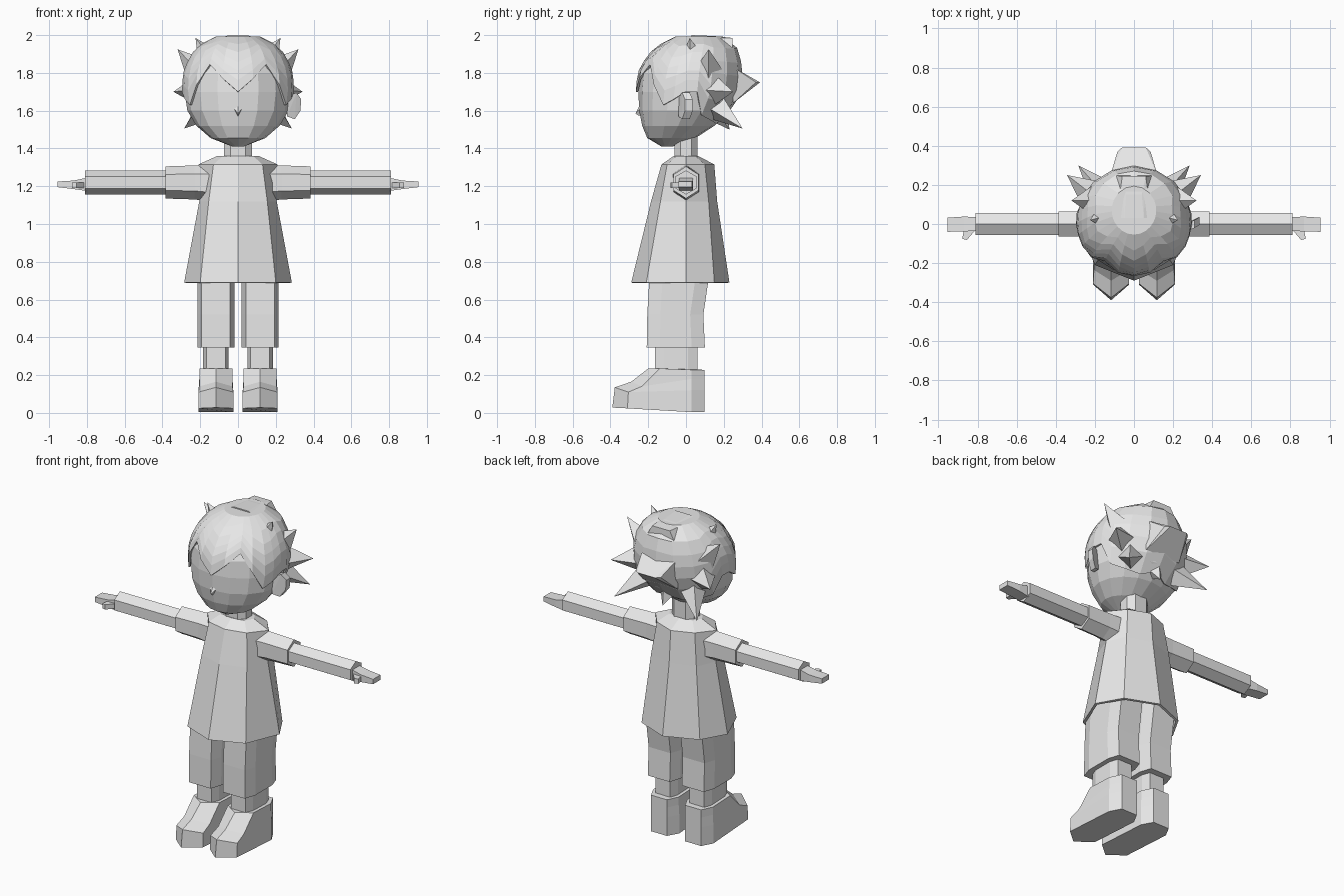
import bpy, bmesh, math
from mathutils import Vector

if "Cube" in bpy.data.objects:
    bpy.data.objects.remove(bpy.data.objects["Cube"])

grey = bpy.data.materials.new("light_grey")
grey.diffuse_color = (0.8, 0.8, 0.8, 1)
grey.use_nodes = True
grey.node_tree.nodes["Principled BSDF"].inputs["Base Color"].default_value = grey.diffuse_color


def finish(name, bm):
    bmesh.ops.recalc_face_normals(bm, faces=bm.faces[:])
    me = bpy.data.meshes.new(name)
    bm.to_mesh(me)
    bm.free()
    me.materials.append(grey)
    ob = bpy.data.objects.new(name, me)
    bpy.context.collection.objects.link(ob)
    return ob


def loft(name, rings, cap=(True, True)):
    """Skin a list of equal-length point rings."""
    bm = bmesh.new()
    rows = [[bm.verts.new(p) for p in r] for r in rings]
    n = len(rows[0])
    for a, b in zip(rows, rows[1:]):
        for i in range(n):
            j = (i + 1) % n
            bm.faces.new((a[i], a[j], b[j], b[i]))
    if cap[0]:
        bm.faces.new(rows[0])
    if cap[1]:
        bm.faces.new(rows[-1])
    return finish(name, bm)


def hull(name, pts):
    bm = bmesh.new()
    for p in pts:
        bm.verts.new(p)
    bmesh.ops.convex_hull(bm, input=bm.verts[:])
    return finish(name, bm)


def solidify(ob, t):
    m = ob.modifiers.new("thickness", 'SOLIDIFY')
    m.thickness = t
    m.offset = -1


def interp(keys, v):
    """Linear interpolation in rows whose first entry is the key."""
    if v <= keys[0][0]:
        return keys[0][1:]
    for a, b in zip(keys, keys[1:]):
        if v <= b[0]:
            t = (v - a[0]) / (b[0] - a[0])
            return [p + (q - p) * t for p, q in zip(a[1:], b[1:])]
    return keys[-1][1:]


# Tunic: z, front y, front corner x/y, side x, back corner y, back y
def tunic_ring(z, fy, cx, cy, sx, by, back):
    return [(0, fy, z), (cx, cy, z), (sx, 0, z), (cx, by, z),
            (0, back, z), (-cx, by, z), (-sx, 0, z), (-cx, cy, z)]


tunic = loft("tunic", [tunic_ring(*r) for r in (
    (0.69, -0.29, 0.20, -0.21, 0.285, 0.15, 0.23),
    (1.12, -0.185, 0.155, -0.135, 0.205, 0.12, 0.165),
    (1.315, -0.13, 0.13, -0.10, 0.21, 0.10, 0.15),
    (1.36, -0.065, 0.08, -0.05, 0.11, 0.05, 0.065))], (False, True))
solidify(tunic, 0.015)


def oct_ring(cx, hx, y0, y1, z, fx, fy):
    """Chamfered rectangle ring."""
    return [(cx - fx, y0, z), (cx + fx, y0, z), (cx + hx, y0 + fy, z), (cx + hx, y1 - fy, z),
            (cx + fx, y1, z), (cx - fx, y1, z), (cx - hx, y1 - fy, z), (cx - hx, y0 + fy, z)]


loft("neck", [oct_ring(0, 0.075, -0.06, 0.06, z, 0.04, 0.03) for z in (1.33, 1.50)])


def hex_ring(x, ry, rz, cz):
    return [(x, ry * a, cz + rz * b) for a, b in
            ((0, 1), (1, 0.5), (1, -0.5), (0, -1), (-1, -0.5), (-1, 0.5))]


for s, side in ((1, "right"), (-1, "left")):
    # Arms
    loft(side + "_sleeve", [hex_ring(s * 0.12, 0.07, 0.10, 1.215),
                            hex_ring(s * 0.23, 0.065, 0.09, 1.22),
                            hex_ring(s * 0.385, 0.065, 0.085, 1.22)])
    loft(side + "_forearm", [hex_ring(s * x, 0.056, 0.064, 1.22) for x in (0.37, 0.81)])
    loft(side + "_hand", [[(s * x, y0, z0), (s * x, y1, z0), (s * x, y1, z1), (s * x, y0, z1)]
                          for x, y0, y1, z0, z1 in ((0.80, -0.035, 0.035, 1.175, 1.245),
                                                    (0.87, -0.038, 0.038, 1.185, 1.23),
                                                    (0.955, -0.04, 0.032, 1.195, 1.225))])
    hull(side + "_thumb", [(s * x, y, z) for x, y in ((0.81, -0.03), (0.87, -0.03),
                                                    (0.855, -0.082), (0.878, -0.075))
                           for z in (1.19, 1.22)])

    # Legs
    c = s * 0.117
    loft(side + "_trouser", [oct_ring(c, 0.098, y0, y1, z, 0.075, 0.07) for z, y0, y1 in
                             ((0.345, -0.208, 0.10), (0.52, -0.205, 0.092), (0.78, -0.19, 0.13))])
    loft(side + "_ankle", [oct_ring(c, 0.068, -0.165, 0.06, z, 0.05, 0.05) for z in (0.2, 0.38)])

    # Shoe with pointed toe: width, toe y/z, shoulder y/z, heel z
    def shoe_ring(w, ty, tz, sy, sz, hz):
        return [(c, ty, tz), (c + w, sy, sz), (c + w, 0.03, hz), (c + 0.055, 0.098, hz),
                (c - 0.055, 0.098, hz), (c - w, 0.03, hz), (c - w, sy, sz)]

    loft(side + "_shoe", [shoe_ring(*r) for r in (
        (0.092, -0.39, 0.028, -0.31, 0.024, 0.004),
        (0.092, -0.377, 0.135, -0.305, 0.11, 0.12),
        (0.088, -0.29, 0.165, -0.235, 0.14, 0.18),
        (0.088, -0.20, 0.235, -0.14, 0.235, 0.228))])

# Head profile: z, half width, front y, back y
HEAD = [(1.41, 0.03, -0.13, -0.07), (1.455, 0.145, -0.205, 0.05), (1.52, 0.22, -0.232, 0.15),
        (1.60, 0.268, -0.248, 0.23), (1.70, 0.283, -0.252, 0.275), (1.80, 0.278, -0.243, 0.285),
        (1.88, 0.245, -0.20, 0.275), (1.94, 0.19, -0.13, 0.25), (1.985, 0.10, -0.04, 0.18)]


def head_point(a, z, grow=0.0):
    """Point on the head at angle a from the front (radians)."""
    w, y0, y1 = interp(HEAD, z)
    m, r = (y0 + y1) / 2, (y1 - y0) / 2
    return ((w + grow) * math.sin(a), m - (r + grow) * math.cos(a), z + grow * 0.6 * (z > 1.9))


loft("head", [[head_point(math.tau * i / 16, r[0]) for i in range(16)] for r in HEAD])

# Hair cap with a zigzag fringe: angle from front, hem height
HEM = [(0, 1.70), (33, 1.845), (63, 1.63), (75, 1.66), (85, 1.70), (100, 1.70),
       (112, 1.58), (135, 1.55), (160, 1.53), (180, 1.56)]
angles = [0, 16, 33, 48, 63, 75, 87, 100, 115, 135, 158, 180]
angles += [360 - a for a in angles[-2:0:-1]]
rows = []
for k in range(7):
    row = []
    for a in angles:
        z0 = interp(HEM, min(a, 360 - a))[0]
        row.append(head_point(math.radians(a), z0 + (1.985 - z0) * (k / 6) ** 0.85, 0.014))
    rows.append(row)
hair = loft("hair_cap", rows, (False, True))
solidify(hair, 0.012)


def spike(name, tip, base, r):
    """Four-sided lock of hair from base to tip."""
    tip, base = Vector(tip), Vector(base)
    d = (tip - base).normalized()
    u = d.cross(Vector((0, 0, 1))).normalized()
    v = d.cross(u)
    hull(name, [tip, base + u * r, base - u * r, base + v * r, base - v * r])


# Mirrored hair spikes
SPIKES = [("crown", (0.225, 0.02, 1.985), (0.145, 0.04, 1.86), 0.075),
          ("upper", (0.32, 0.12, 1.925), (0.20, 0.12, 1.80), 0.085),
          ("middle", (0.342, 0.25, 1.70), (0.20, 0.14, 1.71), 0.09),
          ("lower", (0.285, 0.30, 1.505), (0.16, 0.16, 1.62), 0.075)]
for s, side in ((1, "right"), (-1, "left")):
    for n, t, b, r in SPIKES:
        spike(f"{side}_{n}_spike", (s * t[0], t[1], t[2]), (s * b[0], b[1], b[2]), r)
spike("nape_spike", (0, 0.23, 1.50), (0, 0.16, 1.60), 0.07)

# Wide tufts at the back and on the crown
hull("back_tuft", [(s * x, y, z) for s in (1, -1) for x, y, z in
                   ((0.06, 0.392, 1.75), (0.085, 0.37, 1.75), (0.12, 0.25, 1.83), (0.12, 0.25, 1.64))])
hull("crown_tuft", [(s * x, y, z) for s in (1, -1) for x, y, z in
                    ((0.06, 0.245, 1.985), (0.09, 0.03, 1.985), (0.05, 0.03, 2.0),
                     (0.12, 0.25, 1.88), (0.04, 0.15, 1.995))])

# Ear and nose
hull("ear", [(x, y + dy, z) for x, y, z in ((0.26, -0.02, 1.57), (0.30, 0.0, 1.555), (0.33, 0.015, 1.60),
                                            (0.335, 0.015, 1.66), (0.31, 0.0, 1.695), (0.26, -0.02, 1.68))
             for dy in (-0.02, 0.02)])
hull("nose", [(0, -0.268, 1.585), (0.02, -0.245, 1.61), (-0.02, -0.245, 1.61),
              (0, -0.245, 1.57), (0, -0.245, 1.63)])
